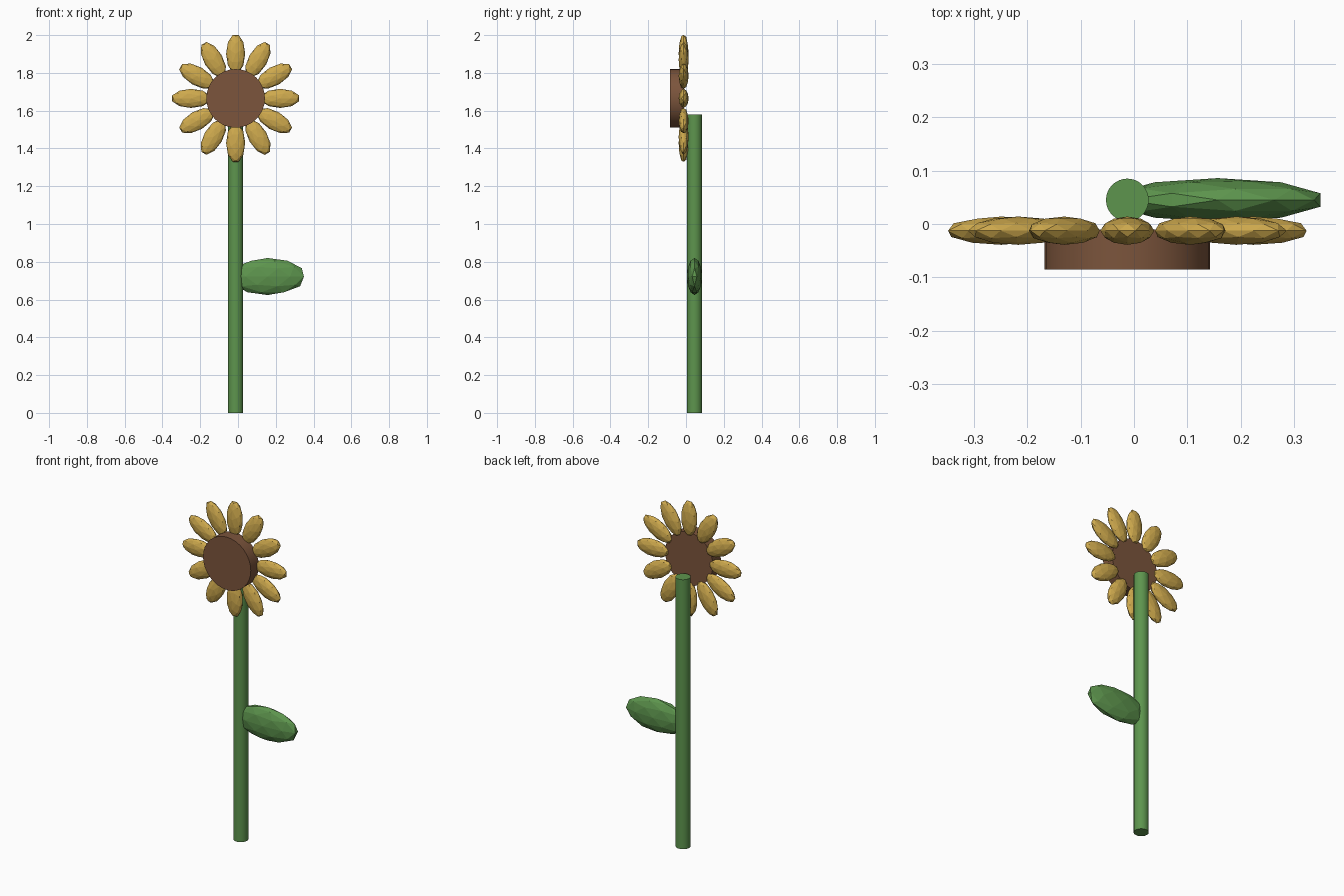
import bpy, bmesh, math
from mathutils import Matrix, Vector

cube = bpy.data.objects.get("Cube")
if cube:
    bpy.data.objects.remove(cube, do_unlink=True)


def material(name, rgb):
    m = bpy.data.materials.new(name)
    m.use_nodes = True
    m.diffuse_color = (*rgb, 1)
    m.node_tree.nodes["Principled BSDF"].inputs["Base Color"].default_value = (*rgb, 1)
    return m


green = material("leaf green", (0.11, 0.30, 0.075))
yellow = material("petal yellow", (0.62, 0.40, 0.075))
brown = material("seed brown", (0.20, 0.09, 0.045))

CX = -0.0125          # stem and head axis
HEAD_Z = 1.665


def finish(bm, name, mat, smooth=False):
    me = bpy.data.meshes.new(name)
    bm.to_mesh(me)
    bm.free()
    me.materials.append(mat)
    ob = bpy.data.objects.new(name, me)
    bpy.context.collection.objects.link(ob)
    if smooth:
        bpy.ops.object.select_all(action='DESELECT')
        ob.select_set(True)
        bpy.context.view_layer.objects.active = ob
        bpy.ops.object.shade_smooth_by_angle(angle=math.radians(30))
    return ob


def cylinder(name, radius, depth, matrix, mat):
    bm = bmesh.new()
    bmesh.ops.create_cone(bm, cap_ends=True, segments=32, radius1=radius,
                          radius2=radius, depth=depth, matrix=matrix)
    return finish(bm, name, mat, True)


def faceted_blob(name, matrix, size, mat):
    bm = bmesh.new()
    bmesh.ops.create_icosphere(bm, subdivisions=2, radius=1,
                               matrix=matrix @ Matrix.Diagonal((*size, 1)))
    return finish(bm, name, mat)


# Stem
cylinder("stem", 0.04, 1.58, Matrix.Translation((CX, 0.045, 0.79)), green)

# Leaf on the left side of the stem
faceted_blob("leaf", Matrix.Translation((0.157, 0.045, 0.722)), (0.202, 0.041, 0.098), green)

# Seed disc facing the front
front, back = -0.085, -0.01
upright = Matrix.Rotation(math.pi / 2, 4, 'X')
cylinder("seed_disc", 0.155, back - front,
         Matrix.Translation((CX, (front + back) / 2, HEAD_Z)) @ upright, brown)

# Ring of twelve petals
head = Matrix.Translation((CX, -0.0125, HEAD_Z))
for i in range(12):
    place = (head @ Matrix.Rotation(i * math.pi / 6, 4, 'Y')
             @ Matrix.Translation((0.236, 0, 0)) @ upright)
    faceted_blob(f"petal_{i + 1}", place, (0.105, 0.0505, 0.0265), yellow)
